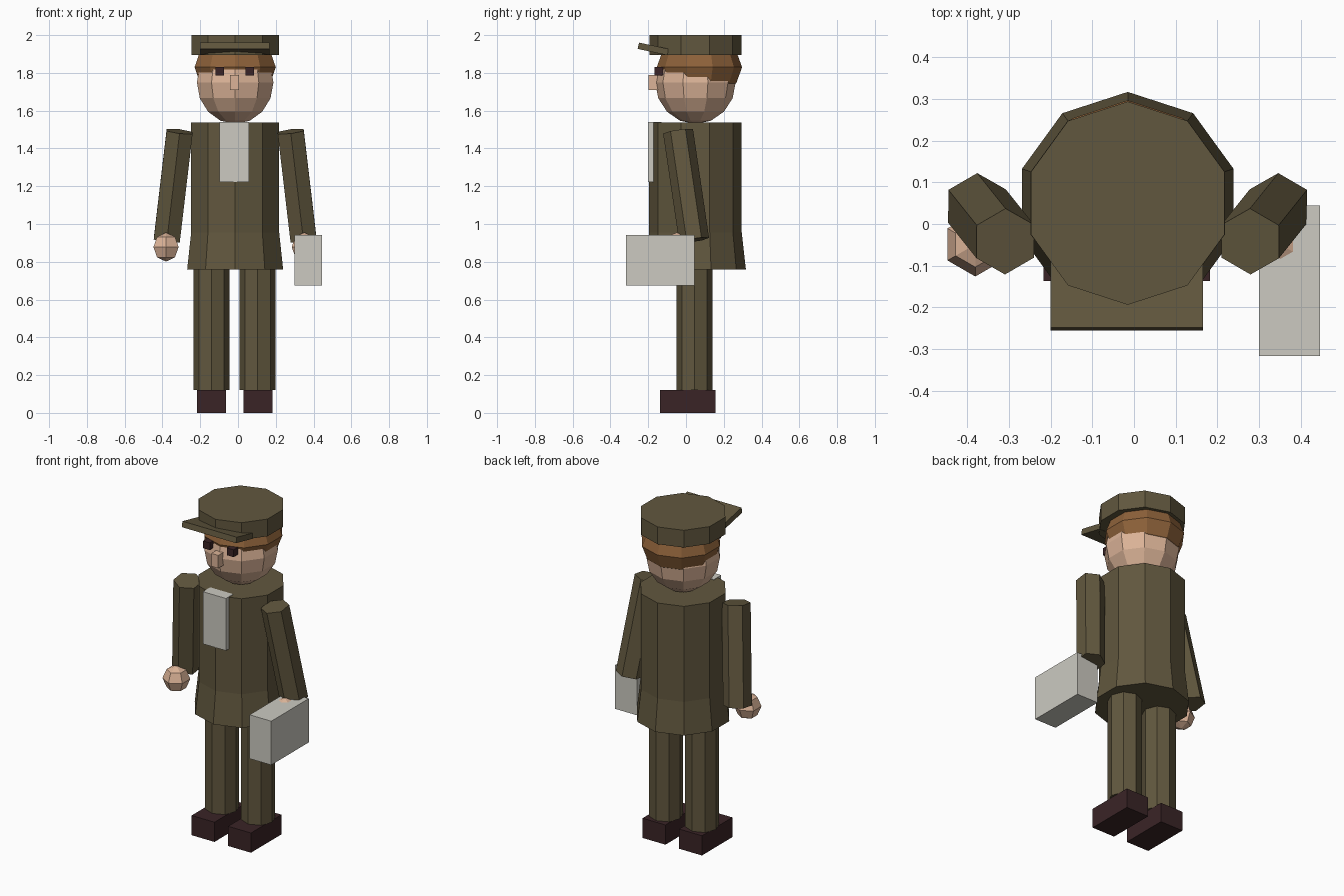
import bpy, bmesh, math
from mathutils import Vector, Matrix

if "Cube" in bpy.data.objects:
    bpy.data.objects.remove(bpy.data.objects["Cube"])

CX, CY = -0.015, 0.05   # axis of the figure


def material(name, r, g, b):
    m = bpy.data.materials.new(name)
    lin = [((c / 255 + 0.055) / 1.055) ** 2.4 for c in (r, g, b)]
    m.diffuse_color = (*lin, 1)
    m.use_nodes = True
    m.node_tree.nodes["Principled BSDF"].inputs["Base Color"].default_value = m.diffuse_color
    return m


CLOTH = material("olive cloth", 97, 87, 62)
SKIN = material("skin", 220, 180, 152)
HAIR = material("brown hair", 142, 98, 58)
DARK = material("dark leather", 58, 36, 38)
PALE = material("pale grey", 204, 202, 193)


def finish(name, bm, mat, matrix):
    bmesh.ops.remove_doubles(bm, verts=bm.verts, dist=1e-5)
    bmesh.ops.recalc_face_normals(bm, faces=bm.faces)
    me = bpy.data.meshes.new(name)
    bm.to_mesh(me)
    bm.free()
    me.materials.append(mat)
    ob = bpy.data.objects.new(name, me)
    ob.matrix_world = matrix
    bpy.context.collection.objects.link(ob)
    return ob


def lathe(name, profile, sides, mat, loc, matrix=None):
    """Turn (radius, z) points around z, with a corner facing the front."""
    bm = bmesh.new()
    rings = []
    for r, z in profile:
        r = max(r, 0.0)
        rings.append([bm.verts.new((r * math.sin(2 * math.pi * i / sides),
                                    -r * math.cos(2 * math.pi * i / sides), z))
                      for i in range(sides)])
    for a, b in zip(rings, rings[1:]):
        for i in range(sides):
            j = (i + 1) % sides
            bm.faces.new((a[i], a[j], b[j], b[i]))
    for ring, (r, z) in ((rings[0], profile[0]), (rings[-1], profile[-1])):
        if r > 1e-4:
            bm.faces.new(ring)
    m = Matrix.Translation(loc)
    return finish(name, bm, mat, m @ matrix if matrix else m)


def ball(name, r, rz, sides, rows, mat, loc):
    prof = [(r * math.sin(math.pi * k / rows), -rz * math.cos(math.pi * k / rows))
            for k in range(rows + 1)]
    return lathe(name, prof, sides, mat, loc)


def box(name, loc, size, mat, tilt=0.0):
    bm = bmesh.new()
    bmesh.ops.create_cube(bm, size=1, matrix=Matrix.Diagonal((*size, 1)))
    return finish(name, bm, mat, Matrix.Translation(loc) @ Matrix.Rotation(tilt, 4, 'X'))


# Jacket with flared hem
lathe("jacket", [(0.245, 0.95), (0.245, 1.537)], 10, CLOTH, (CX, CY, 0))
lathe("jacket_hem", [(0.267, 0.76), (0.245, 0.955)], 10, CLOTH, (CX, CY, 0))
box("shirt_front", (-0.019, -0.165, 1.381), (0.156, 0.07, 0.318), PALE)

# Head, hair and face
ball("head", 0.213, 0.22, 10, 8, SKIN, (CX, CY, 1.75))
ball("hair", 0.226, 0.165, 10, 6, HAIR, (CX, 0.071, 1.83))
box("nose", (-0.018, -0.168, 1.748), (0.047, 0.06, 0.079), SKIN)

# Cap with upturned brim
lathe("cap", [(0.244, 1.895), (0.244, 2.0)], 10, CLOTH, (CX, CY, 0))
box("cap_brim", (-0.017, -0.174, 1.927), (0.366, 0.16, 0.034), CLOTH, math.radians(-12))

# Paired parts, mirrored about the figure axis
for s, side in ((-1, "left"), (1, "right")):
    box(side + "_eye", (CX - 0.002 + s * 0.08, -0.143, 1.808), (0.045, 0.045, 0.044), DARK)

    top = Vector((CX + s * 0.294, -0.042, 1.49))
    low = Vector((CX + s * 0.362, 0.043, 0.915))
    axis = top - low
    turn = Vector((0, 0, 1)).rotation_difference(axis).to_matrix().to_4x4()
    lathe(side + "_arm", [(0.08, 0), (0.08, axis.length)], 6, CLOTH, low, turn)
    ball(side + "_hand", 0.077, 0.077, 6, 4, SKIN, (CX + s * 0.366, -0.049, 0.878))

    lathe(side + "_leg", [(0.095, 0.12), (0.095, 0.80)], 8, CLOTH, (CX - 0.003 + s * 0.122, 0.045, 0))
    box(side + "_shoe", (CX - 0.002 + s * 0.123, 0.01, 0.06), (0.154, 0.293, 0.12), DARK)

# Carried case
box("case", (0.373, -0.136, 0.807), (0.146, 0.362, 0.267), PALE)
